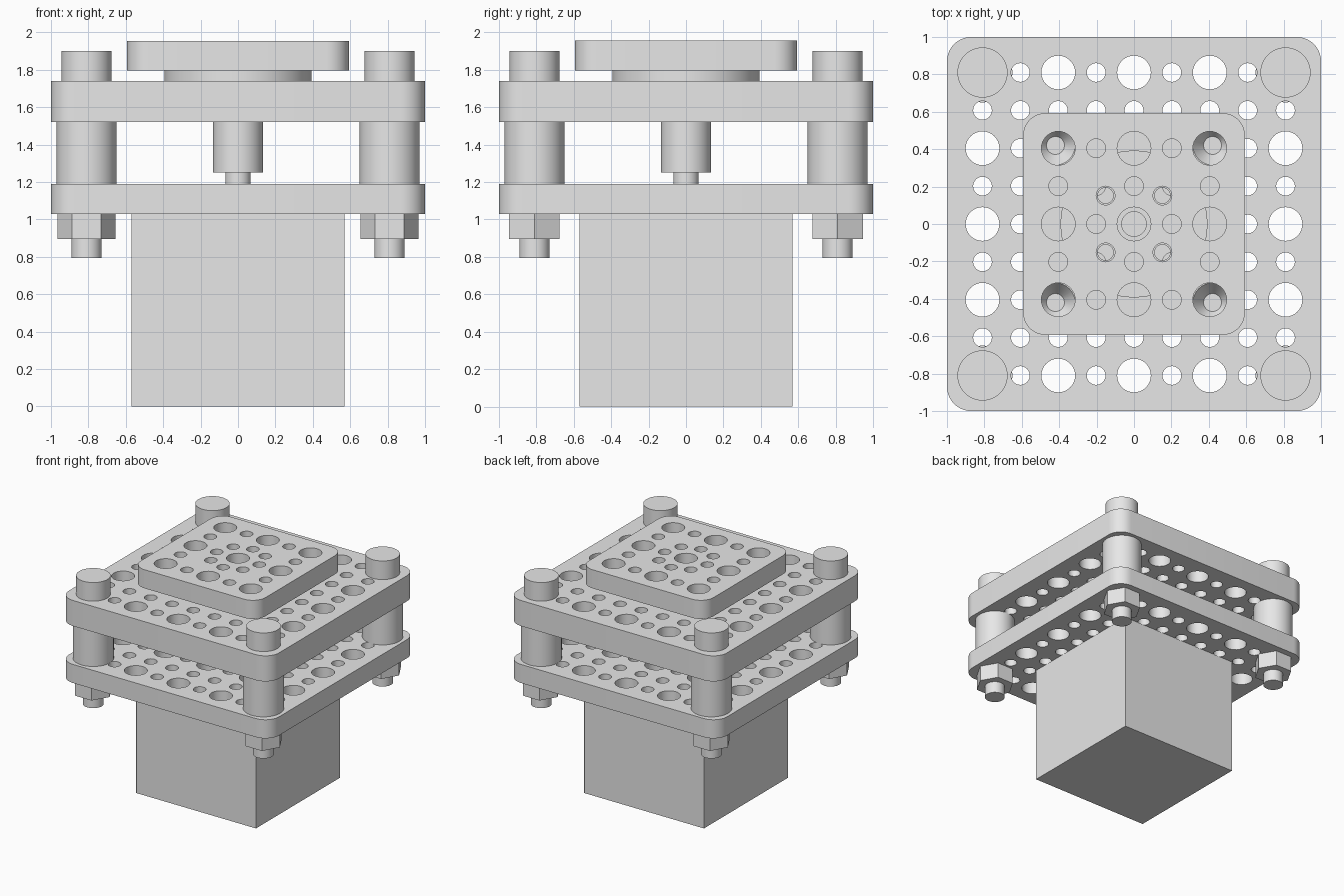
import bpy, bmesh
from math import sin, cos, pi, radians
from mathutils import Matrix

if "Cube" in bpy.data.objects:
    bpy.data.objects.remove(bpy.data.objects["Cube"], do_unlink=True)

grey = bpy.data.materials.new("plain grey")
grey.use_nodes = True
grey.diffuse_color = (0.8, 0.8, 0.8, 1)
grey.node_tree.nodes["Principled BSDF"].inputs["Base Color"].default_value = (0.8, 0.8, 0.8, 1)


def finish(obj):
    """Weld, orient, colour and shade one part."""
    bm = bmesh.new()
    bm.from_mesh(obj.data)
    bmesh.ops.remove_doubles(bm, verts=bm.verts, dist=0.0001)
    bmesh.ops.recalc_face_normals(bm, faces=bm.faces)
    bm.to_mesh(obj.data)
    bm.free()
    obj.data.materials.clear()
    obj.data.materials.append(grey)
    bpy.ops.object.select_all(action='DESELECT')
    obj.select_set(True)
    bpy.context.view_layer.objects.active = obj
    bpy.ops.object.shade_smooth_by_angle(angle=radians(30))
    return obj


def circle(x, y, r, n=32):
    return [(x + r * cos(2 * pi * i / n), y + r * sin(2 * pi * i / n)) for i in range(n)]


def rounded_square(half, r, n=10):
    pts = []
    for k, (sx, sy) in enumerate([(1, 1), (-1, 1), (-1, -1), (1, -1)]):
        for i in range(n + 1):
            a = pi / 2 * (k + i / n)
            pts.append((sx * (half - r) + r * cos(a), sy * (half - r) + r * sin(a)))
    return pts


def plate(name, z0, z1, outline, holes=()):
    """Flat slab from an outline with round (x, y, r) holes."""
    cu = bpy.data.curves.new(name, 'CURVE')
    cu.dimensions = '2D'
    cu.fill_mode = 'BOTH'
    cu.extrude = (z1 - z0) / 2
    for loop in [outline] + [circle(*h) for h in holes]:
        s = cu.splines.new('POLY')
        s.points.add(len(loop) - 1)
        for p, (x, y) in zip(s.points, loop):
            p.co = (x, y, 0, 1)
        s.use_cyclic_u = True
    tmp = bpy.data.objects.new(name + "_outline", cu)
    bpy.context.collection.objects.link(tmp)
    deps = bpy.context.evaluated_depsgraph_get()
    me = bpy.data.meshes.new_from_object(tmp.evaluated_get(deps))
    bpy.data.objects.remove(tmp, do_unlink=True)
    me.transform(Matrix.Translation((0, 0, (z0 + z1) / 2)))
    obj = bpy.data.objects.new(name, me)
    bpy.context.collection.objects.link(obj)
    return finish(obj)


def cylinder(name, x, y, r, z0, z1, n=48, r_top=None):
    bm = bmesh.new()
    bmesh.ops.create_cone(bm, cap_ends=True, segments=n, radius1=r,
                          radius2=r if r_top is None else r_top, depth=z1 - z0,
                          matrix=Matrix.Translation((x, y, (z0 + z1) / 2)))
    me = bpy.data.meshes.new(name)
    bm.to_mesh(me)
    bm.free()
    obj = bpy.data.objects.new(name, me)
    bpy.context.collection.objects.link(obj)
    return finish(obj)


STEP, BIG, SMALL, POST = 0.2025, 0.09, 0.05, 0.81
CORNERS = [(1, 1), (-1, 1), (-1, -1), (1, -1)]


def hole_grid(n, odd_pairs):
    """Square hole pattern: big at even crossings, small elsewhere."""
    holes = []
    for i in range(-n, n + 1):
        for j in range(-n, n + 1):
            if n == 4 and abs(i) == 4 and abs(j) == 4:
                continue  # filled by the bolts
            if i % 2 and j % 2 and not odd_pairs:
                continue
            big = i % 2 == 0 and j % 2 == 0
            holes.append((i * STEP, j * STEP, BIG if big else SMALL))
    return holes


# Perforated plates
large_square = rounded_square(1.0, 0.13)
plate("lower_plate", 1.03, 1.19, large_square, hole_grid(4, True))
plate("upper_plate", 1.52, 1.74, large_square, hole_grid(4, True))

# Small top platform with its four screw holes, on a round spacer
screw_holes = [(0.152 * sx, 0.152 * sy) for sx, sy in CORNERS]
plate("top_platform", 1.795, 1.955, rounded_square(0.593, 0.12),
      hole_grid(2, False) + [(x, y, 0.05) for x, y in screw_holes])
plate("round_spacer", 1.74, 1.795, circle(0, 0, 0.393, 64),
      [(0, 0, BIG)] + [(x, y, 0.042) for x, y in screw_holes])

# Motor body with tapered mounting pockets
motor = plate("motor_body", 0, 0.95, rounded_square(0.57, 0.001, 1))
motor_holes = [(0.42 * sx, 0.42 * sy) for sx, sy in CORNERS]
plate("motor_top", 0.95, 1.03, rounded_square(0.57, 0.001, 1),
      [(x, y, 0.105) for x, y in motor_holes])
for x, y in motor_holes:
    pocket = cylinder("motor_pocket", x, y, 0.048, 0.952, 1.03, 32, 0.105)
    # keep only the sloping wall, facing inward
    bm = bmesh.new()
    bm.from_mesh(pocket.data)
    bmesh.ops.delete(bm, geom=[f for f in bm.faces if abs(f.normal.z) > 0.9], context='FACES')
    bmesh.ops.reverse_faces(bm, faces=bm.faces)
    bm.to_mesh(pocket.data)
    bm.free()

# Shaft and coupling
cylinder("motor_shaft", 0, 0, 0.068, 1.03, 1.74)
plate("shaft_coupling", 1.25, 1.52, circle(0, 0, 0.134, 48), [(0, 0, 0.068)])

# Corner posts, bolts and nuts
for sx, sy in CORNERS:
    x, y = POST * sx, POST * sy
    cylinder("spacer_post", x, y, 0.16, 1.19, 1.52)
    cylinder("bolt_head", x, y, 0.134, 1.74, 1.9)
    cylinder("bolt_tip", x, y, 0.081, 0.795, 1.03)
    nut = cylinder("hex_nut", 0, 0, 0.156, 0.895, 1.03, 6)
    # turn the nut so two corners point along x
    if max(v.co.x for v in nut.data.vertices) < 0.15:
        nut.data.transform(Matrix.Rotation(pi / 6, 4, 'Z'))
    nut.data.transform(Matrix.Translation((x, y, 0)))
